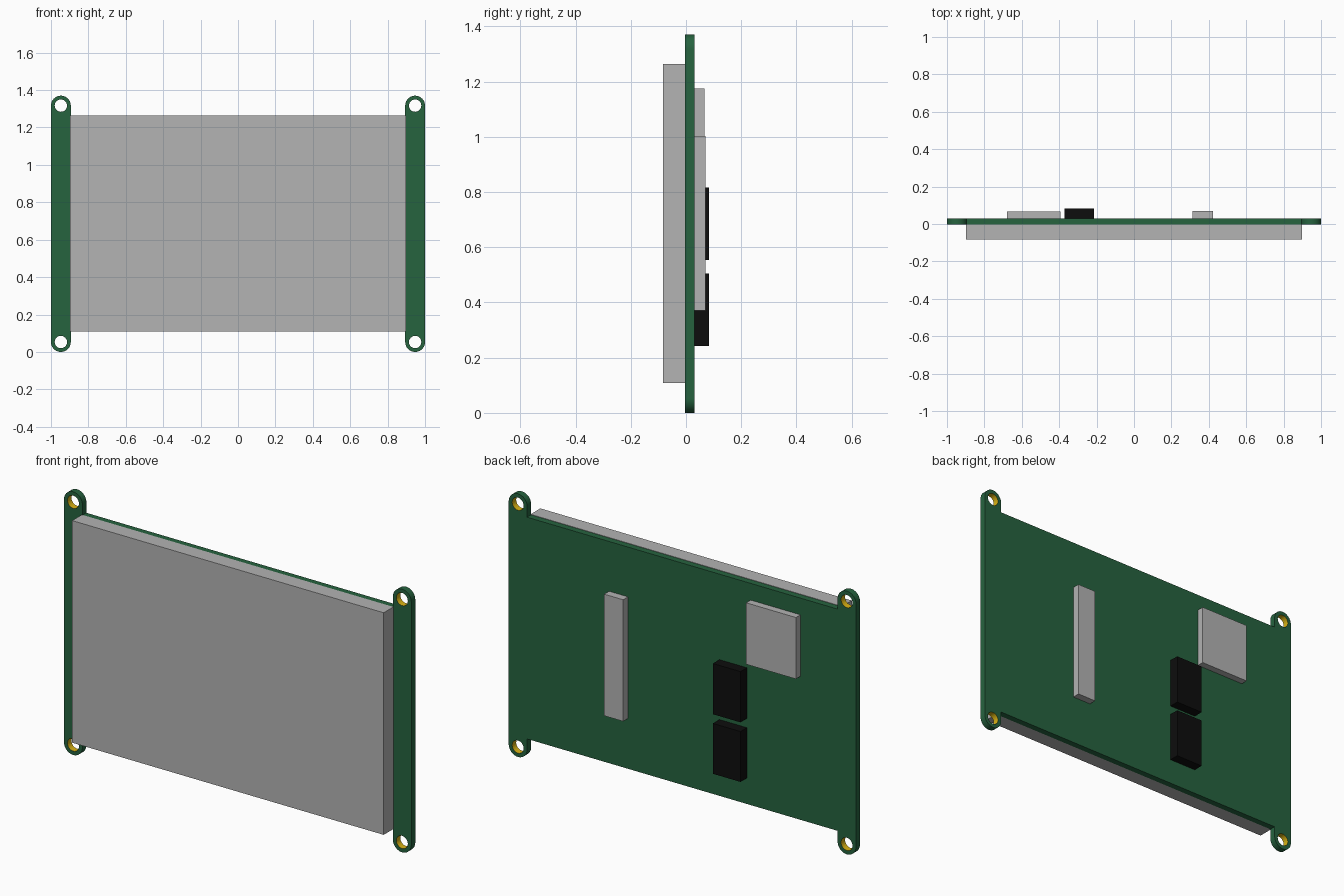
import bpy, bmesh, math

cube = bpy.data.objects.get("Cube")
if cube:
    bpy.data.objects.remove(cube, do_unlink=True)


def material(name, rgb):
    lin = [(c / 255 / 12.92) if c <= 10 else ((c / 255 + 0.055) / 1.055) ** 2.4 for c in rgb]
    m = bpy.data.materials.new(name)
    m.use_nodes = True
    m.diffuse_color = (*lin, 1)
    m.node_tree.nodes["Principled BSDF"].inputs["Base Color"].default_value = (*lin, 1)
    return m


green = material("board green", (38, 99, 63))
gold = material("hole gold", (219, 180, 20))
grey = material("light grey", (179, 179, 179))
black = material("chip black", (13, 13, 13))

HEIGHT = 1.37
Y_FRONT, Y_BACK = -0.003, 0.03
EDGE_LOW, EDGE_HIGH = 0.108, 1.264
TAB_X, TAB_R, HOLE_R = 0.947, 0.053, 0.033


def finish(name, bm, mats):
    mesh = bpy.data.meshes.new(name)
    bm.to_mesh(mesh)
    bm.free()
    for m in mats:
        mesh.materials.append(m)
    obj = bpy.data.objects.new(name, mesh)
    bpy.context.collection.objects.link(obj)
    return obj


def box(name, x, y, z, mat):
    bm = bmesh.new()
    bmesh.ops.create_cube(bm, size=1)
    for v in bm.verts:
        v.co = [lo + (c + 0.5) * (hi - lo) for c, (lo, hi) in zip(v.co, (x, y, z))]
    return finish(name, bm, [mat])


def arc(cx, cz, r, start, end, n):
    steps = [math.radians(start + (end - start) * i / n) for i in range(n + 1)]
    return [(cx + r * math.cos(a), cz + r * math.sin(a)) for a in steps]


# Circuit board: outline with four rounded ears, and a hole in each ear
corner = [(TAB_X - TAB_R, EDGE_LOW)] + arc(TAB_X, TAB_R, TAB_R, 180, 360, 24)
side = corner + [(x, HEIGHT - z) for x, z in reversed(corner)]
outline = side + [(-x, z) for x, z in reversed(side)]
hole_centres = [(sx * TAB_X, z) for sx in (-1, 1) for z in (TAB_R, HEIGHT - TAB_R)]
loops = [outline] + [arc(cx, cz, HOLE_R, 0, 360, 32)[:-1] for cx, cz in hole_centres]

bm = bmesh.new()
for loop in loops:
    verts = [bm.verts.new((x, Y_FRONT, z)) for x, z in loop]
    for i, v in enumerate(verts):
        bm.edges.new((v, verts[(i + 1) % len(verts)]))
bmesh.ops.triangle_fill(bm, use_beauty=True, use_dissolve=False, edges=bm.edges[:])
ext = bmesh.ops.extrude_face_region(bm, geom=bm.faces[:], use_keep_orig=True)
for v in ext["geom"]:
    if isinstance(v, bmesh.types.BMVert):
        v.co.y = Y_BACK
bmesh.ops.recalc_face_normals(bm, faces=bm.faces[:])

# Gold plating on the hole walls
for f in bm.faces:
    on_hole = any(all(math.hypot(v.co.x - cx, v.co.z - cz) < HOLE_R + 0.003 for v in f.verts)
                  for cx, cz in hole_centres)
    f.material_index = 1 if on_hole and abs(f.normal.y) < 0.5 else 0
board = finish("circuit_board", bm, [green, gold])
bpy.ops.object.select_all(action="DESELECT")
board.select_set(True)
bpy.context.view_layer.objects.active = board
bpy.ops.object.shade_smooth_by_angle(angle=math.radians(30))

# Display panel on the front
box("display_panel", (-0.897, 0.897), (-0.083, Y_FRONT), (EDGE_LOW, EDGE_HIGH), grey)

# Components on the back
box("card_socket", (-0.68, -0.393), (Y_BACK, 0.067), (0.855, 1.175), grey)
box("pin_connector", (0.313, 0.422), (Y_BACK, 0.07), (0.37, 1.003), grey)
for name, z in (("upper_chip", (0.553, 0.817)), ("lower_chip", (0.243, 0.505))):
    box(name, (-0.372, -0.213), (Y_BACK, 0.083), z, black)
